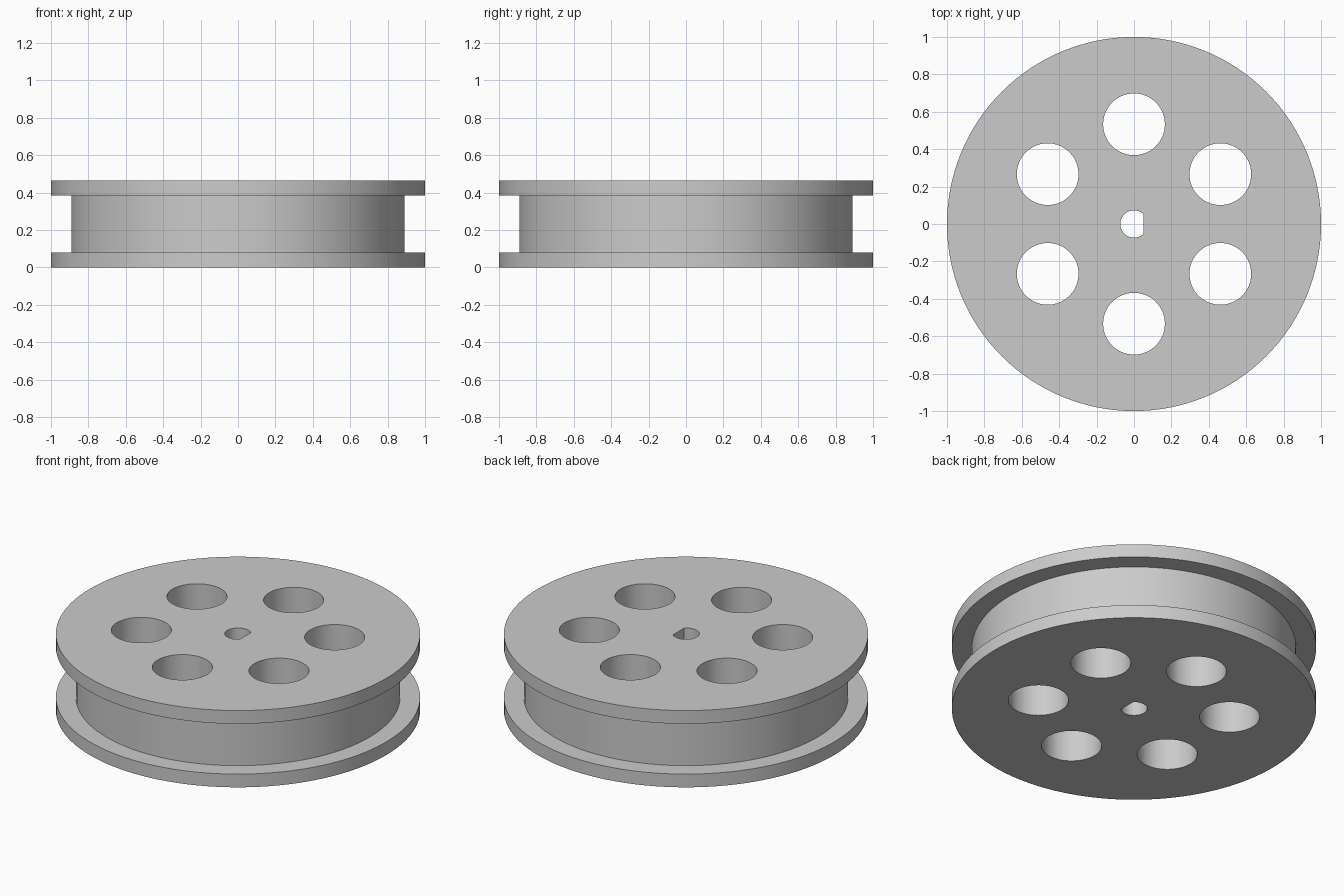
import bpy, bmesh, math
from mathutils import Matrix, Vector

cube = bpy.data.objects.get("Cube")
if cube:
    bpy.data.objects.remove(cube, do_unlink=True)

HEIGHT = 0.465
FLANGE = 0.08
RIM, DRUM = 1.0, 0.89
HOLE_RING, HOLE_R = 0.533, 0.165
BORE_R, BORE_FLAT = 0.073, 0.05

grey = bpy.data.materials.new("plain grey")
grey.use_nodes = True
colour = (0.6, 0.6, 0.6, 1)
grey.diffuse_color = colour
grey.node_tree.nodes["Principled BSDF"].inputs["Base Color"].default_value = colour


def make_object(name, bm):
    bmesh.ops.recalc_face_normals(bm, faces=bm.faces)
    mesh = bpy.data.meshes.new(name)
    bm.to_mesh(mesh)
    bm.free()
    mesh.materials.append(grey)
    obj = bpy.data.objects.new(name, mesh)
    bpy.context.collection.objects.link(obj)
    return obj


def add_prism(bm, outline, z0, z1):
    face = bm.faces.new([bm.verts.new((x, y, z0)) for x, y in outline])
    ext = bmesh.ops.extrude_face_region(bm, geom=[face], use_keep_orig=True)
    top = [v for v in ext["geom"] if isinstance(v, bmesh.types.BMVert)]
    bmesh.ops.translate(bm, verts=top, vec=Vector((0, 0, z1 - z0)))


def arc(radius, start, end, steps, cx=0.0, cy=0.0):
    return [(cx + radius * math.cos(start + (end - start) * i / steps),
             cy + radius * math.sin(start + (end - start) * i / steps))
            for i in range(steps + 1)]


# Spool body: two flanges and a recessed drum, turned from one profile
bm = bmesh.new()
profile = [(0, 0), (RIM, 0), (RIM, FLANGE), (DRUM, FLANGE),
           (DRUM, HEIGHT - FLANGE), (RIM, HEIGHT - FLANGE), (RIM, HEIGHT), (0, HEIGHT)]
verts = [bm.verts.new((r, 0, z)) for r, z in profile]
edges = [bm.edges.new(pair) for pair in zip(verts, verts[1:])]
bmesh.ops.spin(bm, geom=verts + edges, cent=(0, 0, 0), axis=(0, 0, 1),
               angle=math.tau, steps=128, use_merge=True)
bmesh.ops.remove_doubles(bm, verts=bm.verts, dist=1e-5)
wheel = make_object("spool_wheel", bm)

# Cutter: six round holes and a D-shaped shaft bore
bm = bmesh.new()
for i in range(6):
    a = math.radians(30 + 60 * i)
    circle = arc(HOLE_R, 0, math.tau, 64,
                 HOLE_RING * math.cos(a), HOLE_RING * math.sin(a))[:-1]
    add_prism(bm, circle, -0.1, HEIGHT + 0.1)
half = math.acos(BORE_FLAT / BORE_R)
add_prism(bm, arc(BORE_R, half, math.tau - half, 40), -0.1, HEIGHT + 0.1)
cutter = make_object("hole_cutter", bm)
cutter.hide_render = True

# Cut the holes, then discard the cutter
bpy.context.view_layer.objects.active = wheel
wheel.select_set(True)
cut = wheel.modifiers.new("holes", 'BOOLEAN')
cut.operation = 'DIFFERENCE'
cut.solver = 'EXACT'
cut.object = cutter
bpy.ops.object.modifier_apply(modifier=cut.name)
bpy.data.objects.remove(cutter, do_unlink=True)

bpy.ops.object.shade_smooth_by_angle(angle=math.radians(30))
